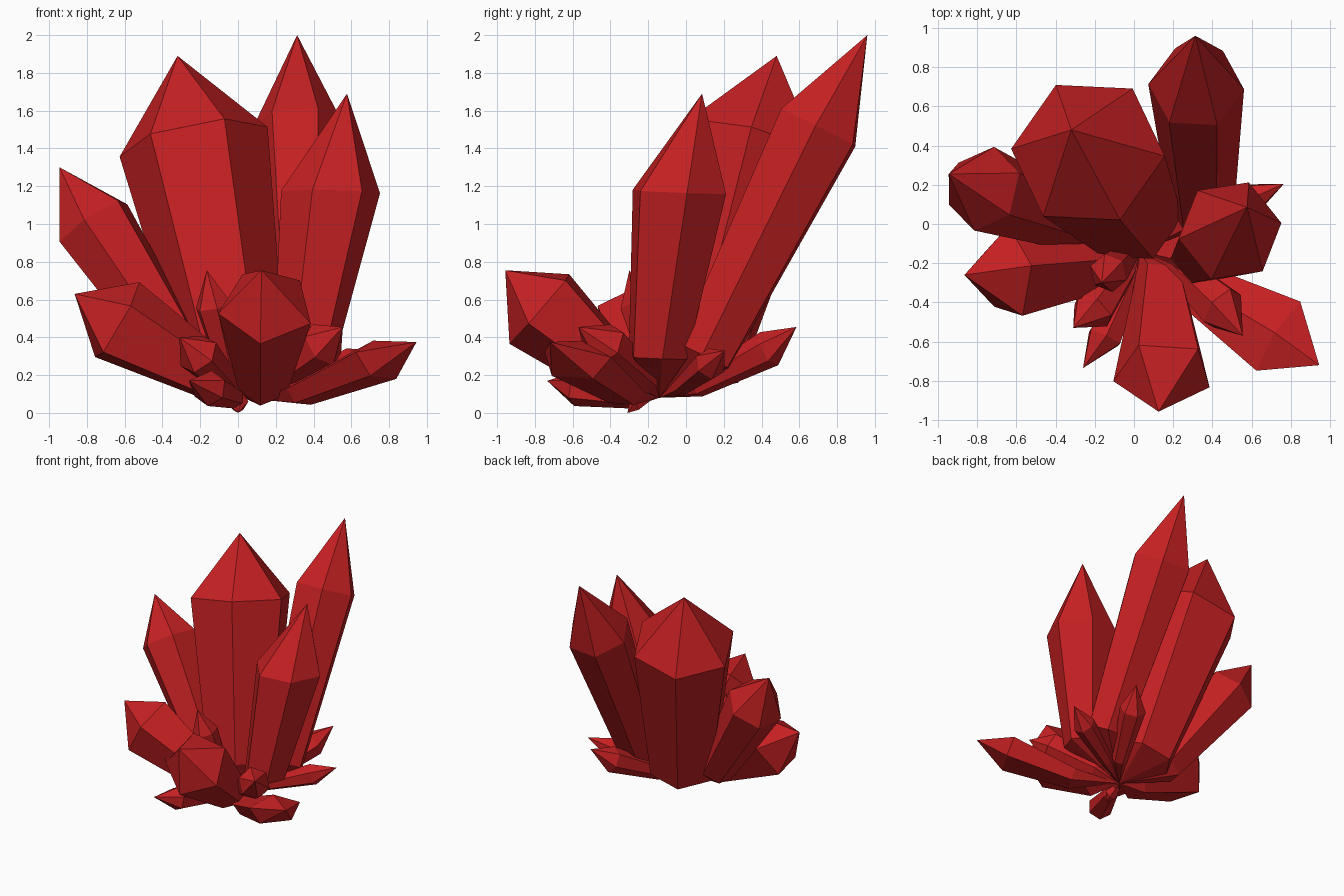
import bpy, bmesh, math
from mathutils import Vector, Matrix

if "Cube" in bpy.data.objects:
    bpy.data.objects.remove(bpy.data.objects["Cube"])

red = bpy.data.materials.new("crystal red")
red.diffuse_color = (0.56, 0.0145, 0.016, 1)
red.use_nodes = True
red.node_tree.nodes["Principled BSDF"].inputs["Base Color"].default_value = red.diffuse_color
FOOT = Vector((0.03, -0.14, 0.08))  # point from which the crystals grow


def crystal(name, base, shoulder, corner, tip, radius, taper=0.6, sides=6,
            squash=1.0, normal=None):
    """Tapered prism from base to shoulder with a pointed tip and a pointed foot.
    corner: a point the first shoulder edge faces; taper: base/shoulder radius;
    squash: flattening along the corner direction; normal: tilt of the rings."""
    base, shoulder, tip = Vector(base), Vector(shoulder), Vector(tip)
    axis = Vector(normal).normalized() if normal else (shoulder - base).normalized()
    out = Vector(corner) - shoulder
    out = (out - axis * out.dot(axis)).normalized() * radius
    side = axis.cross(out)
    bm = bmesh.new()
    low, high = [], []
    for i in range(sides):
        a = math.tau * i / sides
        spoke = out * math.cos(a) * squash + side * math.sin(a)
        low.append(bm.verts.new(base + spoke * taper))
        high.append(bm.verts.new(shoulder + spoke))
    apex, foot = bm.verts.new(tip), bm.verts.new(FOOT)
    for i in range(sides):
        j = (i + 1) % sides
        bm.faces.new((low[j], low[i], foot))
        bm.faces.new((low[i], low[j], high[j], high[i]))
        bm.faces.new((high[i], high[j], apex))
    bmesh.ops.recalc_face_normals(bm, faces=bm.faces)
    mesh = bpy.data.meshes.new(name)
    bm.to_mesh(mesh)
    bm.free()
    mesh.materials.append(red)
    obj = bpy.data.objects.new(name, mesh)
    bpy.context.collection.objects.link(obj)


# Tall upright crystals
crystal("large_crystal", (-0.01, 0.05, 0.24), (-0.235, 0.365, 1.435),
        (-0.46, 0.04, 1.47), (-0.32, 0.48, 1.89), 0.40, 0.66)
crystal("tall_back_crystal", (0.346, 0.095, 0.3), (0.317, 0.70, 1.51),
        (0.175, 0.52, 1.62), (0.313, 0.96, 2.0), 0.245, 0.68)
crystal("right_crystal", (0.35, -0.15, 0.29), (0.49, -0.035, 1.17),
        (0.395, -0.28, 1.16), (0.577, 0.085, 1.69), 0.265, 0.62,
        normal=(0.02, 0.04, 1))
crystal("left_crystal", (-0.285, 0.0, 0.28), (-0.765, 0.18, 1.005),
        (-0.95, 0.10, 0.91), (-0.945, 0.255, 1.3), 0.22, 0.65)

# Medium crystals leaning outwards
crystal("left_low_crystal", (-0.15, -0.2, 0.2), (-0.64, -0.25, 0.48),
        (-0.57, -0.22, 0.69), (-0.865, -0.26, 0.63), 0.245, 0.6, 5)
crystal("front_crystal", (0.135, -0.28, 0.14), (0.15, -0.765, 0.56),
        (0.12, -0.93, 0.38), (0.125, -0.957, 0.755), 0.26, 0.52, 5)
crystal("right_low_crystal", (0.33, -0.33, 0.10), (0.745, -0.58, 0.275),
        (0.69, -0.53, 0.475), (0.945, -0.72, 0.375), 0.22, 0.6, 5, 0.52)

# Small crystals around the foot
crystal("back_small_crystal", (0.19, 0.06, 0.14), (0.38, 0.44, 0.34),
        (0.38, 0.36, 0.45), (0.47, 0.585, 0.455), 0.10)
crystal("side_small_crystal", (0.25, -0.02, 0.14), (0.60, 0.13, 0.26),
        (0.57, 0.12, 0.36), (0.765, 0.205, 0.33), 0.085)
crystal("front_right_small_crystal", (0.2, -0.2, 0.17), (0.45, -0.43, 0.36),
        (0.55, -0.38, 0.33), (0.555, -0.57, 0.455), 0.125)
crystal("front_left_small_crystal", (-0.05, -0.23, 0.15), (-0.21, -0.44, 0.31),
        (-0.20, -0.40, 0.41), (-0.31, -0.53, 0.40), 0.115)
crystal("front_flat_small_crystal", (-0.02, -0.3, 0.08), (-0.15, -0.58, 0.13),
        (-0.07, -0.60, 0.17), (-0.26, -0.735, 0.17), 0.095)
crystal("upright_small_crystal", (-0.04, -0.16, 0.2), (-0.13, -0.25, 0.57),
        (-0.22, -0.22, 0.57), (-0.165, -0.3, 0.755), 0.10)

# Stub under the cluster
crystal("bottom_stub", (0.0, -0.2, 0.09), (0.0, -0.27, 0.06),
        (0.06, -0.27, 0.06), (0.0, -0.31, 0.0), 0.055)
